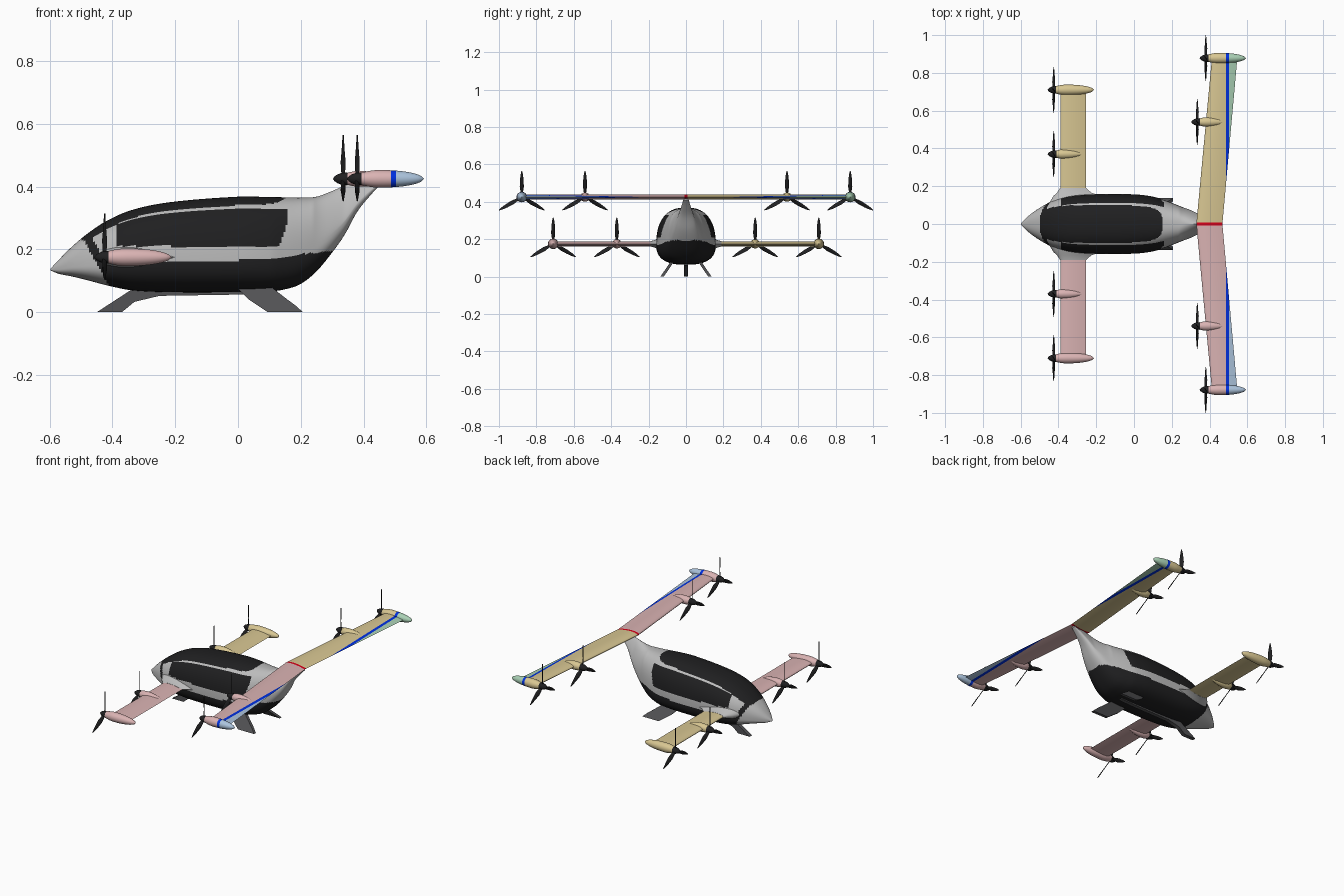
import bpy, bmesh, math
from mathutils import Vector

if "Cube" in bpy.data.objects:
    bpy.data.objects.remove(bpy.data.objects["Cube"])

# ---------- flat colours ----------
COLOURS = {
    "silver": (.50, .50, .50), "black": (.014, .014, .015), "dark_grey": (.085, .085, .09),
    "pink": (.70, .45, .45), "sand": (.69, .57, .29), "mint": (.40, .63, .46),
    "sky": (.41, .55, .72), "blue": (.0, .03, .75), "red": (.70, .0, .01),
}
MAT = {}
for n, c in COLOURS.items():
    MAT[n] = bpy.data.materials.new(n)
    MAT[n].diffuse_color = (*c, 1)


def finish(name, bm, mats, rule=None, cuts=()):
    """Cut at x planes, paint faces by rule, make the object."""
    for x in cuts:
        bmesh.ops.bisect_plane(bm, geom=bm.verts[:] + bm.edges[:] + bm.faces[:],
                               plane_co=(x, 0, 0), plane_no=(1, 0, 0))
    bmesh.ops.recalc_face_normals(bm, faces=bm.faces[:])
    if rule:
        for f in bm.faces:
            f.material_index = mats.index(rule(f.calc_center_median()))
    me = bpy.data.meshes.new(name)
    bm.to_mesh(me)
    bm.free()
    for m in mats:
        me.materials.append(MAT[m])
    ob = bpy.data.objects.new(name, me)
    bpy.context.collection.objects.link(ob)
    return ob


def add_loft(bm, rings):
    rows = [[bm.verts.new(p) for p in r] for r in rings]
    n = len(rows[0])
    for a, b in zip(rows, rows[1:]):
        for i in range(n):
            bm.faces.new((a[i], a[(i + 1) % n], b[(i + 1) % n], b[i]))
    bm.faces.new(rows[0][::-1])
    bm.faces.new(rows[-1])


def loft(name, rings, mats, rule=None, cuts=()):
    bm = bmesh.new()
    add_loft(bm, rings)
    return finish(name, bm, mats, rule, cuts)


def airfoil(y, x0, x1, z, t, n=32):
    pts = []
    for i in range(n):
        a = 2 * math.pi * i / n
        u = (1 - math.cos(a)) / 2
        h = t / 2 * math.sqrt(u) * (1 - u) / .385
        pts.append((x0 + (x1 - x0) * u, y, z + math.copysign(h, math.sin(a))))
    return pts


def circle(x, y, z, r, n=28):
    return [(x, y + r * math.cos(2 * math.pi * i / n), z + r * math.sin(2 * math.pi * i / n))
            for i in range(n)]


# ---------- fuselage: x, bottom, widest height, top, half width ----------
ST = [(-.598, .133, .135, .138, .004), (-.57, .122, .138, .168, .033), (-.53, .114, .145, .208, .065),
      (-.48, .102, .15, .250, .097), (-.42, .086, .155, .290, .127), (-.34, .070, .165, .325, .148),
      (-.22, .064, .17, .350, .157), (0, .064, .17, .368, .157), (.1, .066, .17, .367, .145),
      (.15, .073, .175, .366, .130), (.2, .090, .185, .365, .112), (.25, .130, .21, .368, .092),
      (.3, .190, .25, .386, .073), (.34, .247, .29, .403, .054), (.38, .320, .345, .412, .034),
      (.42, .370, .385, .416, .022), (.455, .408, .412, .418, .014)]


def station(x):
    k = max(i for i in range(len(ST) - 1) if ST[i][0] <= x + 1e-9)
    a, b = ST[k], ST[k + 1]
    p, q = ST[max(k - 1, 0)], ST[min(k + 2, len(ST) - 1)]
    h = b[0] - a[0]
    t = (x - a[0]) / h
    out = []
    for j in range(1, 5):
        m0 = (b[j] - p[j]) / (b[0] - p[0]) * h
        m1 = (q[j] - a[j]) / (q[0] - a[0]) * h
        out.append((2*t**3 - 3*t*t + 1) * a[j] + (t**3 - 2*t*t + t) * m0
                   + (3*t*t - 2*t**3) * b[j] + (t**3 - t*t) * m1)
    return out


def body_ring(x, n=144):
    zb, zm, zt, w = station(x)
    ramp = min(max((x - .24) / .1, 0), 1)     # upper section turns into a slim pylon
    pts = []
    for i in range(n):
        a = 2 * math.pi * i / n
        c, s = math.cos(a), math.sin(a)
        e = .8 + .8 * ramp if s > 0 else .78
        h = zt - zm if s > 0 else zm - zb
        pts.append((x, math.copysign(w * abs(c) ** e, c), zm + math.copysign(h * abs(s) ** e, s)))
    return pts


def body_paint(c):
    x, y, z = c
    w = station(min(max(x, -.598), .455))[3]
    f = abs(y) / w
    # roof canopy
    if z > .2 and (abs(x + .175) / .325) ** 4 + (abs(y) / .1) ** 4 < 1 and f < .9:
        return "black"
    # side windows
    if f > .71 and z > .21 and -.39 < x < .155 - .3 * max(0, .28 - z):
        return "black"
    # nose crescent and belly
    xf = -.42 - .55 * (z - .1)
    if xf < x < xf + .03 and z < .24:
        return "black"
    if xf < x < .3 and z < .165 + .1 * max(0, x):
        return "black"
    return "silver"


N = 170
loft("fuselage", [body_ring(-.598 + 1.053 * i / N) for i in range(N + 1)], ["silver", "black"], body_paint)


# ---------- propeller with spinner ----------
def propeller(name, x, y, z):
    bm = bmesh.new()
    add_loft(bm, [circle(x + d, y, z, r) for d, r in
                  ((-.032, .001), (-.027, .008), (-.018, .014), (-.004, .019), (.014, .020))])
    for k in range(3):
        a = math.pi / 2 + k * 2 * math.pi / 3
        out, side = Vector((0, math.cos(a), math.sin(a))), Vector((0, -math.sin(a), math.cos(a)))
        rings = []
        for r, chord, deg in ((.01, .012, 50), (.03, .020, 45), (.055, .027, 36),
                              (.09, .022, 26), (.12, .014, 20), (.14, .004, 16)):
            p = math.radians(deg)
            u = side * math.cos(p) + Vector((1, 0, 0)) * math.sin(p)
            v = u.cross(out)
            rings.append([Vector((x, y, z)) + out * r + u * (chord / 2 * math.cos(q))
                          + v * (.002 * math.sin(q)) for q in [i * math.pi / 5 for i in range(10)]])
        add_loft(bm, rings)
    finish(name, bm, ["black"])


def nacelle(name, x0, x1, y, z, r, blunt, mats, rule=None, cuts=()):
    rings = []
    for i in range(25):
        t = i / 24
        nose = min(1, .65 + .35 * math.sin(min(t / .3, 1) * math.pi / 2))
        tail = max(1 - max(0, (t - .3) / .7) ** 2.2, .001) ** (.55 if blunt else .9)
        rings.append(circle(x0 + (x1 - x0) * t, y, z, r * nose * tail))
    loft(name, rings, mats, rule, cuts)


FZ, RZ = .175, .425
CUTS = (.487, .503)
for s, side, main, aft in ((1, "left", "sand", "mint"), (-1, "right", "pink", "sky")):
    def tail_paint(c, main=main, aft=aft):
        if abs(c.y) < .007:
            return "red"
        return main if c.x < CUTS[0] else "blue" if c.x < CUTS[1] else aft
    rear = [main, "blue", aft, "red"]

    # front wing and its root fairing
    loft(f"front_wing_{side}", [airfoil(s * .14, -.39, -.255, FZ, .026),
                                airfoil(s * .71, -.39, -.255, FZ, .026)], [main])
    loft(f"wing_fairing_{side}", [airfoil(s * y, a, b, FZ, t) for y, a, b, t in
                                  ((.11, -.45, -.12, .085), (.15, -.425, -.18, .06),
                                   (.165, -.408, -.225, .042), (.19, -.391, -.253, .028))], ["silver"])
    # tail wing, painted in chordwise bands, with a red centre seam
    loft(f"tail_wing_{side}", [airfoil(s * y, .33 + .094 * y, .468 + .09 * y, RZ, .027)
                               for y in (0, .0075, .88)], rear, tail_paint, CUTS)
    # nacelles
    nacelle(f"front_inner_nacelle_{side}", -.42, -.268, s * .37, FZ, .025, False, [main])
    nacelle(f"front_tip_nacelle_{side}", -.42, -.212, s * .71, FZ, .028, True, [main])
    nacelle(f"tail_inner_nacelle_{side}", .34, .488, s * .54, RZ, .025, False, [main])
    nacelle(f"tail_tip_nacelle_{side}", .388, .592, s * .878, RZ, .028, True, rear, tail_paint, CUTS)
    # propellers
    for label, x, y, z in (("front_inner", -.425, .37, FZ), ("front_tip", -.425, .71, FZ),
                           ("tail_inner", .335, .54, RZ), ("tail_tip", .38, .878, RZ)):
        propeller(f"{label}_propeller_{side}", x, s * y, z)
    # splayed rear leg
    loft(f"rear_leg_{side}", [[(x0, s * (y - .009), z), (x1, s * (y - .009), z),
                               (x1, s * (y + .009), z), (x0, s * (y + .009), z)]
                              for y, z, x0, x1 in ((.128, 0, .095, .207), (.114, .02, .065, .185),
                                                   (.10, .04, .035, .158), (.07, .085, -.01, .10))],
         ["dark_grey"])

# ---------- central front leg running back into a keel ----------
PROFILE = [(-.45, 0), (-.37, 0), (-.33, .033), (-.25, .052), (.0, .056), (.1, .06), (.1, .075), (-.33, .078)]
loft("front_leg", [[(x, y, z) for x, z in PROFILE] for y in (-.012, .012)], ["dark_grey"])

# ---------- shading ----------
for ob in bpy.data.objects:
    ob.select_set(True)
    bpy.context.view_layer.objects.active = ob
bpy.ops.object.shade_smooth_by_angle(angle=math.radians(40))

for m in bpy.data.materials:
    if m.users and not m.is_grease_pencil:
        m.use_nodes = True
        m.node_tree.nodes["Principled BSDF"].inputs["Base Color"].default_value = m.diffuse_color
